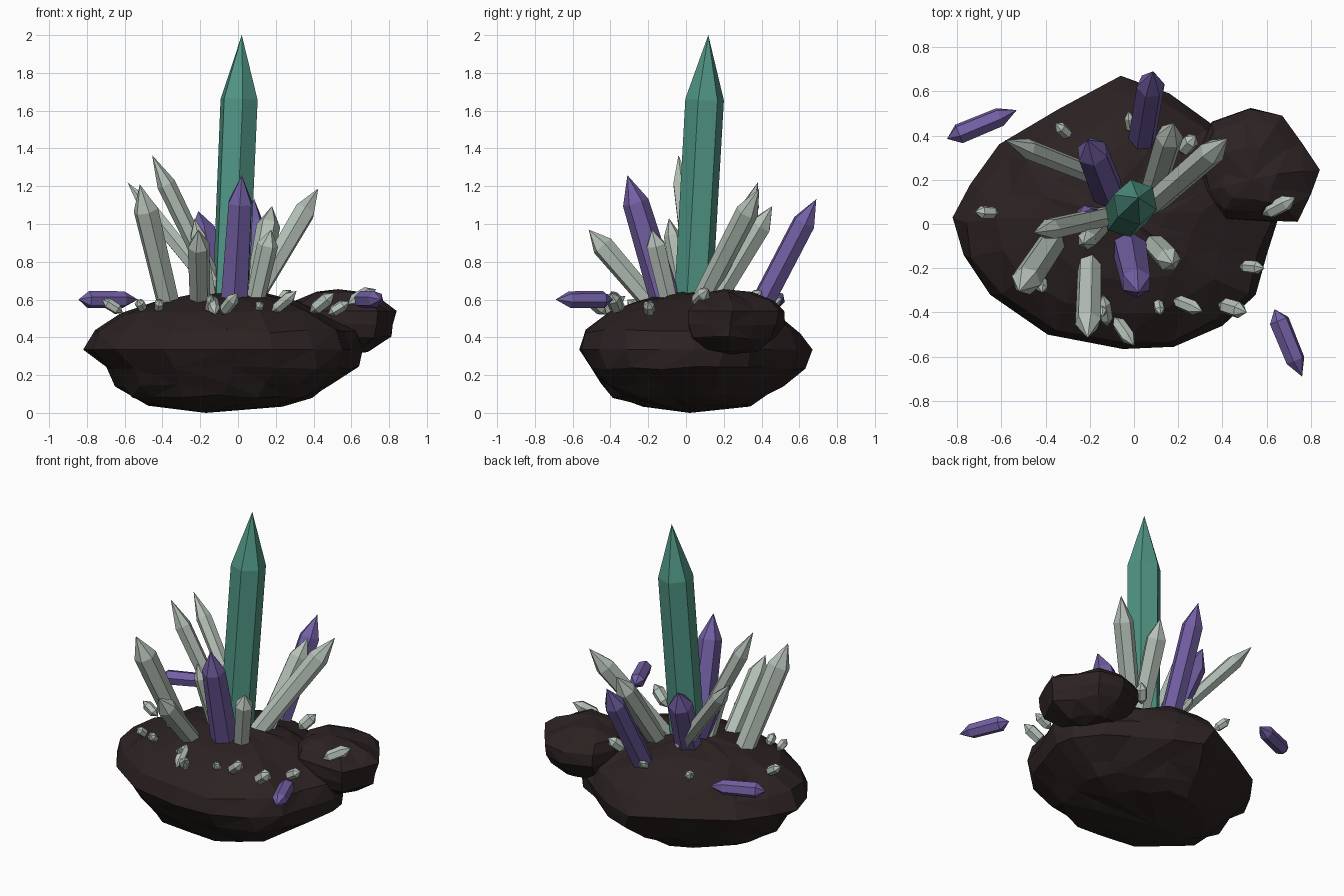
import bpy, bmesh, math, random
from mathutils import Vector

if "Cube" in bpy.data.objects:
    bpy.data.objects.remove(bpy.data.objects["Cube"])

random.seed(4)


def material(name, rgb):
    m = bpy.data.materials.new(name)
    m.diffuse_color = (*rgb, 1)
    m.use_nodes = True
    m.node_tree.nodes["Principled BSDF"].inputs["Base Color"].default_value = m.diffuse_color
    return m


ROCK = material("dark rock", (0.025, 0.016, 0.016))
GREEN = material("teal crystal", (0.08, 0.30, 0.23))
PURPLE = material("violet crystal", (0.17, 0.115, 0.37))
PALE = material("pale crystal", (0.46, 0.53, 0.47))


def finish(bm, name, mat):
    bmesh.ops.recalc_face_normals(bm, faces=bm.faces)
    me = bpy.data.meshes.new(name)
    bm.to_mesh(me)
    bm.free()
    me.materials.append(mat)
    bpy.context.collection.objects.link(bpy.data.objects.new(name, me))


def bridge(bm, a, b):
    n = len(a)
    return [bm.faces.new((a[i], a[(i + 1) % n], b[(i + 1) % n], b[i])) for i in range(n)]


def fan(bm, ring, tip):
    n = len(ring)
    return [bm.faces.new((ring[i], ring[(i + 1) % n], tip)) for i in range(n)]


def boulder(name, outline, rings, bottom, top, jitter):
    """Rough stone: outline scaled through rings of (z, scale, centre x, centre y)."""
    bm = bmesh.new()
    loops = []
    for z, s, cx, cy in rings:
        j = 0 if s == 1 else jitter
        loops.append([bm.verts.new((cx + s * x + random.uniform(-j, j),
                                    cy + s * y + random.uniform(-j, j),
                                    z + random.uniform(-j, j) * 0.6)) for x, y in outline])
    faces = []
    for a, b in zip(loops, loops[1:]):
        faces += bridge(bm, a, b)
    fan(bm, loops[0], bm.verts.new(bottom))
    fan(bm, loops[-1], bm.verts.new(top))
    bmesh.ops.triangulate(bm, faces=faces, quad_method='SHORT_EDGE')
    finish(bm, name, ROCK)


def crystal(name, base, tip, r, mat, shoulder=0.81, foot=0.9, double=False, roll=0.3):
    """Six-sided prism from base to tip with a pointed end, or two."""
    base, tip = Vector(base), Vector(tip)
    axis = tip - base
    q = axis.to_track_quat('Z', 'Y')
    bm = bmesh.new()

    def ring(t, rad):
        return [bm.verts.new(base + axis * t + q @ Vector(
            (rad * math.cos(roll + k * math.pi / 3), rad * math.sin(roll + k * math.pi / 3), 0)))
            for k in range(6)]

    low = ring(0.24 if double else 0, r * foot)
    high = ring(shoulder, r)
    bridge(bm, low, high)
    fan(bm, high, bm.verts.new(tip))
    if double:
        fan(bm, low, bm.verts.new(base))
    else:
        bm.faces.new(low)
    finish(bm, name, mat)


# Main rock
boulder("main_rock",
        [(-.82, .03), (-.74, .18), (-.61, .36), (-.34, .52), (-.06, .67), (.16, .59),
         (.34, .46), (.5, .34), (.62, .2), (.66, .05), (.60, -.14), (.55, -.32),
         (.40, -.46), (.18, -.555), (-.05, -.565), (-.39, -.5), (-.65, -.32), (-.77, -.14)],
        [(.04, .47, -.08, .04), (.09, .67, -.03, -.01), (.15, .79, -.01, -.01),
         (.24, .92, .04, 0), (.335, 1, 0, 0), (.43, .93, -.005, -.01),
         (.53, .73, -.03, .0), (.59, .51, -.04, .02), (.625, .28, -.04, .03)],
        (-.17, .02, 0), (-.04, .04, .645), .018)

# Side rock
boulder("side_rock",
        [(.28, -.01), (.2, .11), (.11, .235), (-.04, .265), (-.21, .20),
         (-.28, .04), (-.25, -.12), (-.14, -.23), (.04, -.24), (.18, -.245), (.24, -.12)],
        [(.33, .55, .54, .24), (.40, .88, .56, .25), (.47, .97, .56, .255), (.54, 1, .56, .255),
         (.59, .80, .54, .25), (.635, .45, .52, .22)],
        (.58, .23, .31), (.53, .2, .655), .014)

# Central spire
crystal("central_spire", (-.045, .03, .45), (.02, .118, 2), .104, GREEN, .78, .98)

# Violet crystals growing from the rock
for base, tip, r, foot in [
    ((-.025, -.08, .5), (.02, -.31, 1.258), .07, 1.2),
    ((.03, .35, .48), (.086, .69, 1.132), .064, 1),
    ((-.1, .1, .52), (-.21, .38, 1.068), .073, 1.08),
    ((-.1, .02, .55), (-.25, .045, .91), .045, 1),
]:
    crystal("violet_crystal", base, tip, r, PURPLE, foot=foot)

# Pale crystals growing from the rock
for base, tip, r in [
    ((.05, .06, .55), (.425, .388, 1.188), .06),
    ((.08, .13, .55), (.18, .457, 1.095), .063),
    ((-.05, .17, .56), (-.585, .38, 1.22), .047),
    ((-.06, .05, .55), (-.455, -.04, 1.365), .05),
    ((-.35, -.05, .5), (-.52, -.305, 1.21), .068),
    ((-.2, -.13, .52), (-.21, -.515, .97), .06),
    ((-.14, 0, .55), (-.23, -.09, 1.03), .045),
    ((.08, -.08, .55), (.175, -.18, .97), .056),
]:
    crystal("pale_crystal", base, tip, r, PALE)

# Loose violet crystals floating beside the rock
for base, tip in [((-.53, .515, .6), (-.845, .385, .6)), ((.76, -.69, .6), (.635, -.385, .6))]:
    crystal("floating_crystal", base, tip, .047, PURPLE, .83, .95, True)

# Small pale shards scattered on the rock
for base, tip, r in [
    ((-.285, .39, .54), (-.355, .455, .61), .028),
    ((-.61, .05, .53), (-.72, .055, .60), .03),
    ((-.01, .41, .55), (-.025, .51, .61), .024),
    ((.21, .32, .56), (.28, .40, .65), .036),
    ((.58, .04, .575), (.73, .12, .655), .037),
    ((.475, -.19, .52), (.59, -.2, .59), .031),
    ((.38, -.36, .53), (.51, -.40, .635), .038),
    ((.175, -.34, .53), (.31, -.395, .645), .033),
    ((.105, -.34, .53), (.12, -.41, .59), .024),
    ((-.09, -.42, .52), (.0, -.55, .635), .033),
    ((-.14, -.32, .62), (-.12, -.465, .52), .031),
    ((-.16, -.33, .53), (-.14, -.42, .63), .024),
    ((-.42, -.24, .54), (-.415, -.31, .60), .027),
    ((-.5, -.22, .54), (-.53, -.28, .60), .027),
]:
    crystal("small_shard", base, tip, r, PALE, .72, .95, True)
